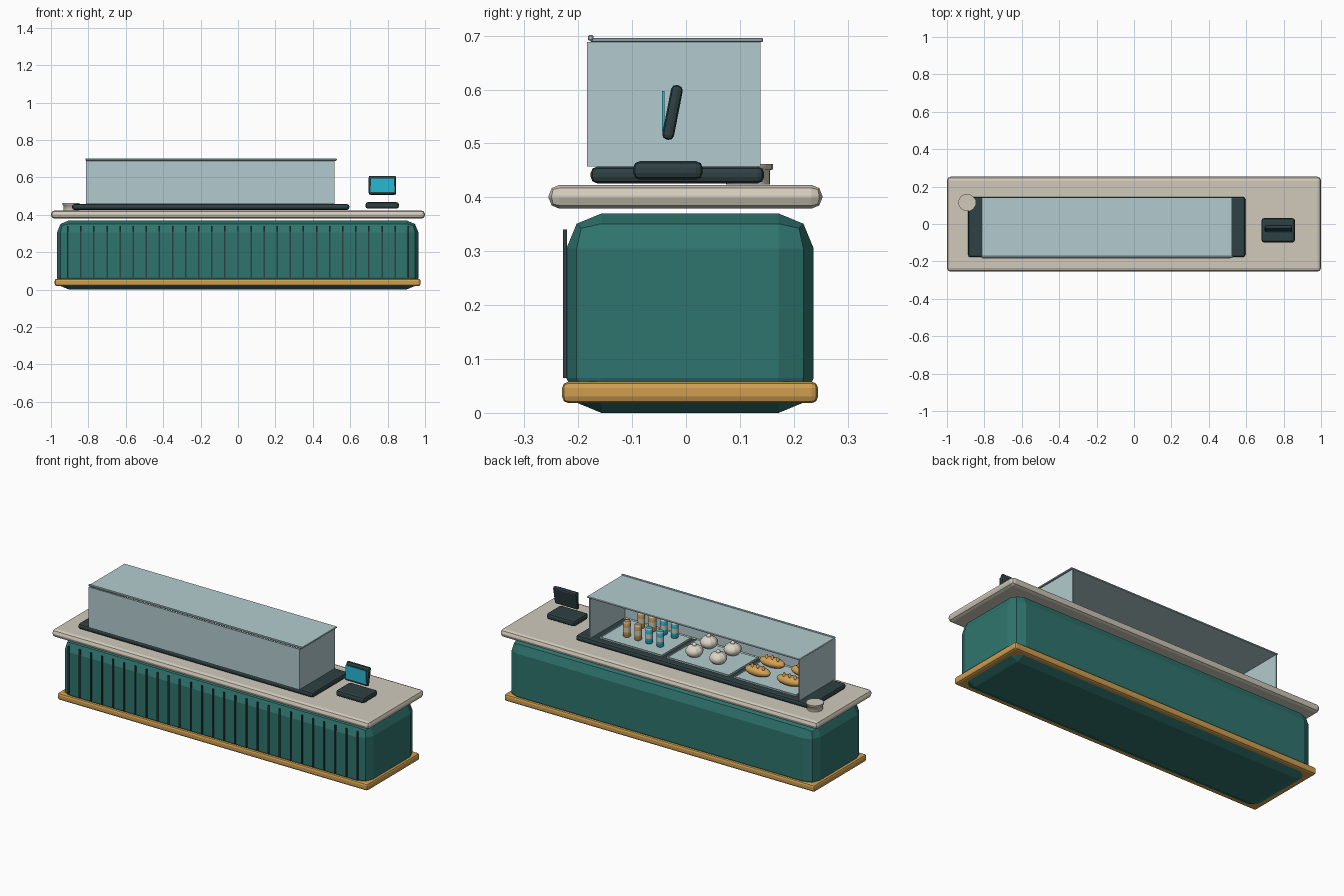
import bpy, bmesh, math
from mathutils import Matrix, Vector

if "Cube" in bpy.data.objects:
    bpy.data.objects.remove(bpy.data.objects["Cube"])


def material(name, rgb):
    m = bpy.data.materials.new(name)
    m.diffuse_color = (*rgb, 1)
    m.use_nodes = True
    m.node_tree.nodes["Principled BSDF"].inputs["Base Color"].default_value = m.diffuse_color
    return m


TEAL = material("teal", (0.028, 0.175, 0.155))
STONE = material("stone", (0.64, 0.59, 0.50))
GOLD = material("gold", (0.62, 0.34, 0.08))
DARK = material("dark slate", (0.028, 0.052, 0.056))
GLASS = material("pale glass", (0.45, 0.60, 0.62))
CYAN = material("cyan", (0.02, 0.48, 0.66))
BREAD = material("bread crust", (0.66, 0.36, 0.09))
DOUGH = material("cream dough", (0.72, 0.66, 0.56))


def finish(bm, name, mats, smooth=False):
    me = bpy.data.meshes.new(name)
    bm.to_mesh(me)
    bm.free()
    for m in mats:
        me.materials.append(m)
    if smooth:
        for p in me.polygons:
            p.use_smooth = True
    ob = bpy.data.objects.new(name, me)
    bpy.context.collection.objects.link(ob)
    return ob


def box(name, x, y, z, mat, bevel=0, segments=2):
    """Box from (min, max) ranges with optional rounded edges."""
    bm = bmesh.new()
    bmesh.ops.create_cube(bm, size=1)
    size = Vector((x[1] - x[0], y[1] - y[0], z[1] - z[0]))
    bmesh.ops.scale(bm, vec=size, verts=bm.verts)
    if bevel:
        bmesh.ops.bevel(bm, geom=bm.edges[:], offset=bevel, segments=segments,
                        profile=0.5, affect='EDGES')
    ob = finish(bm, name, [mat])
    ob.location = (sum(x) / 2, sum(y) / 2, sum(z) / 2)
    return ob


def lathe(name, profile, at, mats, n=20, bands=None):
    """Revolve (radius, height) points; bands gives a material per ring."""
    bm = bmesh.new()
    rings = [[bm.verts.new((r * math.cos(2 * math.pi * i / n),
                            r * math.sin(2 * math.pi * i / n), z))
              for i in range(n)] for r, z in profile]
    for k in range(len(rings) - 1):
        for i in range(n):
            j = (i + 1) % n
            f = bm.faces.new((rings[k][i], rings[k][j], rings[k + 1][j], rings[k + 1][i]))
            f.smooth = True
            f.material_index = bands[k] if bands else 0
    bm.faces.new(rings[0][::-1])
    bm.faces.new(rings[-1])
    for e in bm.edges:
        if len(e.link_faces) == 2 and e.calc_face_angle(0) > 0.6:
            e.smooth = False
    ob = finish(bm, name, mats)
    ob.location = at
    return ob


# Counter body, base trim and worktop
box("counter_body", (-0.968, 0.965), (-0.222, 0.237), (0, 0.37), TEAL, 0.065)
box("base_trim", (-0.98, 0.976), (-0.23, 0.245), (0.018, 0.058), GOLD, 0.012)
box("worktop", (-1, 1), (-0.255, 0.253), (0.379, 0.423), STONE, 0.02)

# Vertical grooves along the front
for i in range(27):
    x = -0.91 + 0.07 * i
    box("front_slat", (x - 0.004, x + 0.004), (-0.228, -0.221), (0.065, 0.34), DARK)

# Display case: plinth, glass panels and front rail
box("case_plinth", (-0.887, 0.595), (-0.177, 0.145), (0.426, 0.457), DARK, 0.012)
box("front_glass", (-0.812, 0.515), (-0.184, -0.178), (0.457, 0.688), GLASS)
for x in (-0.812, 0.509):
    box("side_glass", (x, x + 0.006), (-0.18, 0.138), (0.457, 0.688), GLASS)
box("top_glass", (-0.815, 0.525), (-0.178, 0.143), (0.688, 0.696), GLASS, 0.002, 1)
box("front_rail", (-0.815, 0.528), (-0.182, -0.172), (0.691, 0.701), GLASS, 0.002, 1)

# Serving trays with a raised lip
ROWS = (0.01, -0.12)
for x in (-0.57, -0.148, 0.274):
    box("tray", (x - 0.195, x + 0.195), (-0.162, 0.105), (0.455, 0.461), GLASS)
    for s in (-1, 1):
        box("tray_side_lip", (x + s * 0.195 - 0.003, x + s * 0.195 + 0.003),
            (-0.162, 0.105), (0.455, 0.465), GLASS)
    box("tray_back_lip", (x - 0.195, x + 0.195), (0.101, 0.107), (0.455, 0.465), GLASS)


def loaf(x, y):
    """Long roll with three diagonal ridges."""
    bm = bmesh.new()
    bmesh.ops.create_uvsphere(bm, u_segments=16, v_segments=10, radius=1,
                              matrix=Matrix.Diagonal((0.078, 0.036, 0.027, 1)))
    ob = finish(bm, "bread_roll", [BREAD], True)
    ob.location = (x, y, 0.484)
    for dx in (-0.035, 0, 0.035):
        bm = bmesh.new()
        bmesh.ops.create_uvsphere(bm, u_segments=8, v_segments=6, radius=1,
                                  matrix=Matrix.Diagonal((0.008, 0.025, 0.007, 1)))
        ridge = finish(bm, "bread_ridge", [BREAD], True)
        ridge.location = (x + dx, y, 0.510 - abs(dx) * 0.08)
        ridge.rotation_euler.z = 0.6


def bun(x, y):
    """Steamed bun with pleats gathered into a knob."""
    bm = bmesh.new()
    bmesh.ops.create_uvsphere(bm, u_segments=32, v_segments=12, radius=1)
    for v in bm.verts:
        pleat = 1 + 0.07 * math.cos(8 * math.atan2(v.co.y, v.co.x)) * max(0, v.co.z + 0.3)
        v.co = Vector((v.co.x * 0.046 * pleat, v.co.y * 0.046 * pleat, v.co.z * 0.034))
    bmesh.ops.create_uvsphere(bm, u_segments=12, v_segments=8, radius=0.012,
                              matrix=Matrix.Translation((0, 0, 0.034)))
    finish(bm, "bun", [DOUGH], True).location = (x, y, 0.492)


# Food and drinks on the trays
for y in ROWS:
    for x in (-0.66, -0.46):
        loaf(x, y)
    for x in (-0.21, -0.06):
        bun(x, y)
    for x, colour in ((0.155, CYAN), (0.225, CYAN), (0.295, GOLD), (0.365, GOLD)):
        lathe("drink_can",
              [(0.017, 0), (0.02, 0.004), (0.02, 0.03), (0.02, 0.056),
               (0.02, 0.08), (0.016, 0.088)],
              (x, y, 0.461), [colour, STONE], 16, (0, 0, 1, 0, 1))

# Small round dish at the end of the worktop
lathe("dish", [(0.041, 0), (0.041, 0.026), (0.046, 0.028), (0.046, 0.038)],
      (-0.893, 0.115, 0.424), [STONE], 24)

# Payment terminal: base, tilted display body and lit panel
box("terminal_base", (0.682, 0.86), (-0.098, 0.031), (0.433, 0.467), DARK, 0.012)
body = box("terminal_display", (0.699, 0.846), (-0.036, -0.014), (0.506, 0.609), DARK, 0.009)
body.rotation_euler.x = -math.radians(11)
box("terminal_panel", (0.709, 0.837), (-0.0445, -0.0395), (0.522, 0.597), CYAN)
